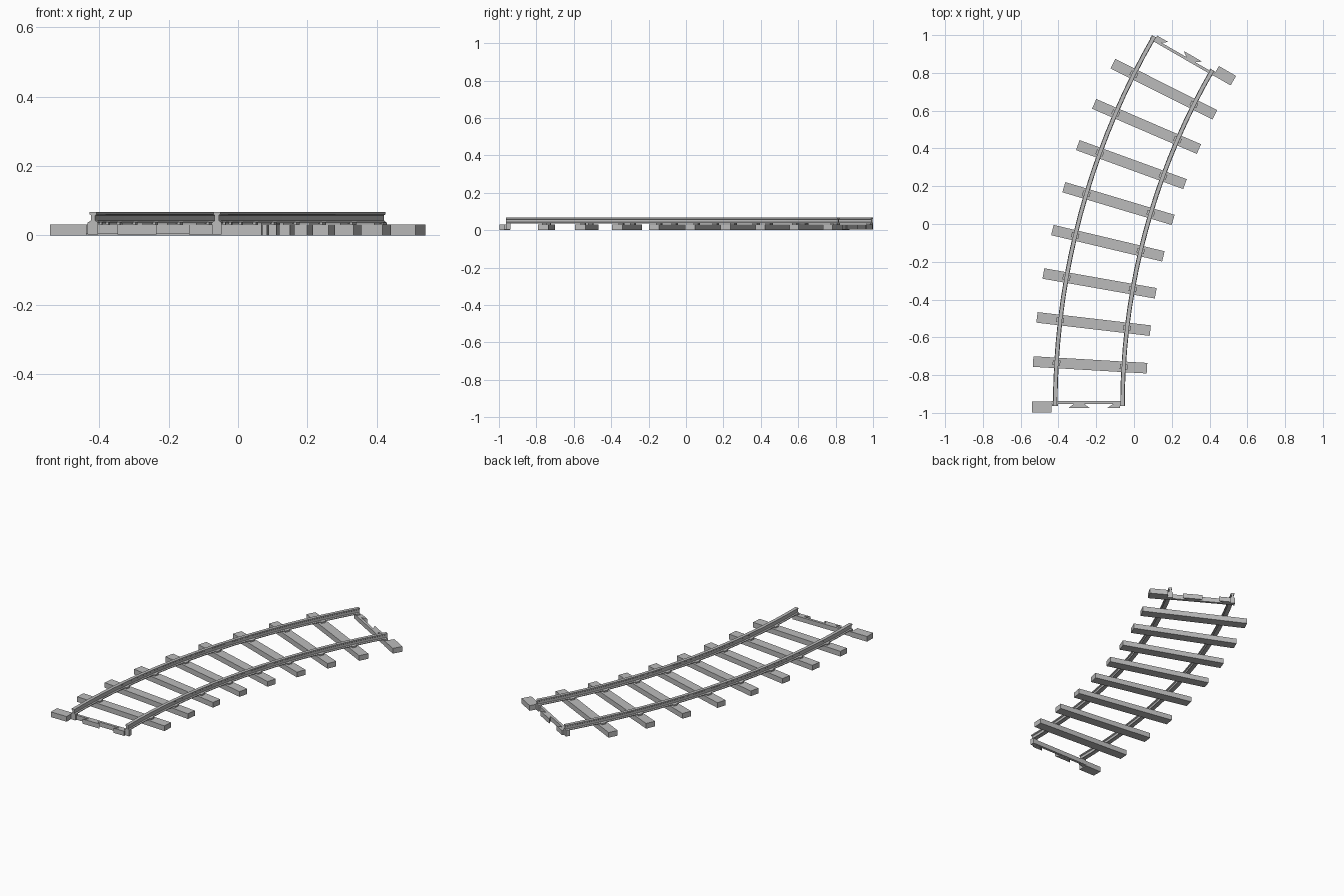
import bpy, bmesh
from math import sin, cos, radians
from mathutils import Matrix, Vector

if "Cube" in bpy.data.objects:
    bpy.data.objects.remove(bpy.data.objects["Cube"], do_unlink=True)

CENTRE = Vector((3.496, -0.963, 0))   # centre of the curve
RADIUS = 3.735                        # track centre line
HALF_GAUGE = 0.178
ARC = 30                              # degrees
STEPS = 18
SLEEPERS = 8

grey = bpy.data.materials.new("plain_grey")
grey.use_nodes = True
COLOUR = (0.5, 0.5, 0.5, 1)
grey.diffuse_color = COLOUR
grey.node_tree.nodes["Principled BSDF"].inputs["Base Color"].default_value = COLOUR


def finish(name, bm):
    bmesh.ops.recalc_face_normals(bm, faces=bm.faces[:])
    mesh = bpy.data.meshes.new(name)
    bm.to_mesh(mesh)
    bm.free()
    mesh.materials.append(grey)
    obj = bpy.data.objects.new(name, mesh)
    bpy.context.collection.objects.link(obj)
    return obj


def frame(angle, turn=0):
    """Local frame on the centre line: x across the track, y along it."""
    a = radians(angle)
    place = CENTRE + RADIUS * Vector((-cos(a), sin(a), 0))
    return Matrix.Translation(place) @ Matrix.Rotation(radians(turn) - a, 4, "Z")


def prism(name, outline, z0, z1, matrix):
    """Extrude a flat outline from z0 up to z1."""
    bm = bmesh.new()
    face = bm.faces.new([bm.verts.new((x, y, z0)) for x, y in outline])
    top = bmesh.ops.extrude_face_region(bm, geom=[face])["geom"]
    verts = [v for v in top if isinstance(v, bmesh.types.BMVert)]
    bmesh.ops.translate(bm, verts=verts, vec=(0, 0, z1 - z0))
    bm.transform(matrix)
    return finish(name, bm)


def block(name, x0, x1, y0, y1, z0, z1, matrix):
    return prism(name, [(x0, y0), (x1, y0), (x1, y1), (x0, y1)], z0, z1, matrix)


def rail(name, radius):
    """Sweep an I-shaped rail section along the arc."""
    half = [(0.012, 0.035), (0.012, 0.039), (0.006, 0.043),
            (0.006, 0.058), (0.010, 0.061), (0.010, 0.068)]
    section = half + [(-x, z) for x, z in reversed(half)]
    bm = bmesh.new()
    rings = []
    for i in range(STEPS + 1):
        a = radians(ARC * i / STEPS)
        rings.append([bm.verts.new(CENTRE + Vector((-(radius + x) * cos(a), (radius + x) * sin(a), z)))
                      for x, z in section])
    n = len(section)
    for r0, r1 in zip(rings, rings[1:]):
        for j in range(n):
            k = (j + 1) % n
            bm.faces.new((r0[j], r0[k], r1[k], r1[j]))
    bm.faces.new(rings[0])
    bm.faces.new(rings[-1])
    return finish(name, bm)


# Rails
rail("outer_rail", RADIUS + HALF_GAUGE)
rail("inner_rail", RADIUS - HALF_GAUGE)

# Sleepers with a rail chair on each side
for i in range(1, SLEEPERS + 1):
    m = frame(ARC * i / (SLEEPERS + 1))
    block(f"sleeper_{i}", -0.302, 0.302, -0.028, 0.028, 0, 0.031, m)
    for side, x in (("outer", -HALF_GAUGE), ("inner", HALF_GAUGE)):
        block(f"{side}_chair_{i}", x - 0.02, x + 0.02, -0.013, 0.013, 0.031, 0.039, m)

# Interlocking half sleepers, the same joint turned around at each end
for end, angle, turn in (("front", 0, 0), ("back", ARC, 180)):
    m = frame(angle, turn)
    block(f"{end}_end_block", -0.302, -0.197, -0.035, 0.023, 0, 0.031, m)
    block(f"{end}_tie_strip", -0.197, 0.18, 0.010, 0.025, 0.004, 0.031, m)
    for side, x in (("left", -HALF_GAUGE), ("right", HALF_GAUGE)):
        block(f"{end}_{side}_rail_foot", x - 0.016, x + 0.014, 0, 0.024, 0.003, 0.038, m)
    prism(f"{end}_dovetail", [(-0.108, -0.011), (0.004, -0.011), (-0.027, 0.012), (-0.077, 0.012)],
          0.003, 0.031, m)
    prism(f"{end}_half_dovetail", [(0.098, -0.011), (0.166, -0.011), (0.166, 0.012), (0.132, 0.012)],
          0.003, 0.031, m)
